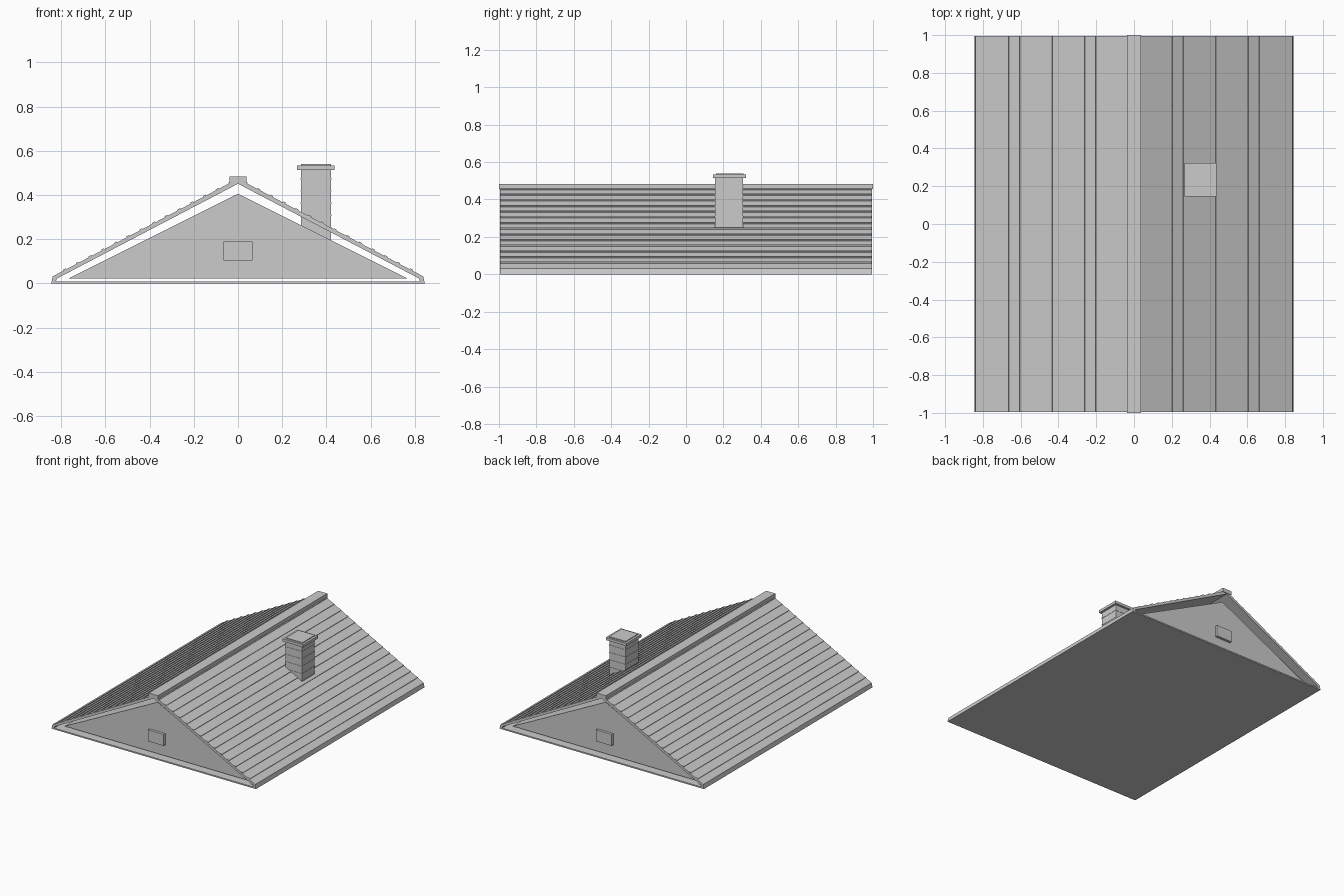
import bpy, bmesh, math

if "Cube" in bpy.data.objects:
    bpy.data.objects.remove(bpy.data.objects["Cube"])

grey = bpy.data.materials.new("roof_grey")
grey.diffuse_color = (0.6, 0.6, 0.6, 1)
grey.use_nodes = True
grey.node_tree.nodes["Principled BSDF"].inputs["Base Color"].default_value = grey.diffuse_color


def finish(name, bm):
    bmesh.ops.recalc_face_normals(bm, faces=bm.faces)
    mesh = bpy.data.meshes.new(name)
    bm.to_mesh(mesh)
    bm.free()
    mesh.materials.append(grey)
    obj = bpy.data.objects.new(name, mesh)
    bpy.context.collection.objects.link(obj)
    return obj


def add_prism(bm, profile, y0, y1):
    """Extrude an x-z outline along y."""
    face = bm.faces.new([bm.verts.new((x, y0, z)) for x, z in profile])
    out = bmesh.ops.extrude_face_region(bm, geom=[face])
    verts = [v for v in out["geom"] if isinstance(v, bmesh.types.BMVert)]
    bmesh.ops.translate(bm, verts=verts, vec=(0, y1 - y0, 0))


def prism(name, profile, y0, y1):
    bm = bmesh.new()
    add_prism(bm, profile, y0, y1)
    return finish(name, bm)


def rect(x0, x1, z0, z1):
    return [(x0, z0), (x1, z0), (x1, z1), (x0, z1)]


# Attic floor and the gable body, which leaves a gap under the roof
prism("floor", rect(-0.84, 0.84, 0, 0.01), -0.995, 0.995)
prism("gable_body", [(-0.767, 0.022), (0.767, 0.022), (0, 0.406)], -0.95, 0.95)

# Small vent plate on each gable
for name, s in (("front_vent", -1), ("back_vent", 1)):
    prism(name, rect(-0.065, 0.065, 0.105, 0.19), s * 0.94, s * 0.97)

# Roof: both slopes as one bent slab with eaves
half = [(0.82, 0.022), (0.826, 0), (0.845, 0), (0.838, 0.032)]
outline = [(0, 0.451)] + half + [(0, 0.474)] + [(-x, z) for x, z in reversed(half)]
prism("roof_slab", outline, -0.995, 0.995)

# Thin raised courses along both slopes
bm = bmesh.new()
slope = (0.474 - 0.032) / 0.838
for side in (-1, 1):
    for k in range(14):
        x0 = 0.029 + 0.0575 * k
        x1 = x0 + 0.013
        z0, z1 = 0.474 - slope * x0, 0.474 - slope * x1
        strip = [(x0, z0 - 0.003), (x1, z1 - 0.003), (x1 + 0.002, z1 + 0.004), (x0 + 0.002, z0 + 0.004)]
        add_prism(bm, [(side * x, z) for x, z in strip], -0.993, 0.993)
finish("roof_courses", bm)

# Ridge cap
prism("ridge_cap", rect(-0.038, 0.038, 0.455, 0.484), -1, 1)

# Chimney shaft, brick courses and cap
prism("chimney_shaft", rect(0.285, 0.42, 0.16, 0.52), 0.155, 0.305)
bm = bmesh.new()
for k in range(5):
    z = 0.25 + 0.055 * k
    add_prism(bm, rect(0.283, 0.422, z, z + 0.006), 0.153, 0.307)
finish("chimney_courses", bm)
prism("chimney_cap", rect(0.267, 0.437, 0.514, 0.534), 0.145, 0.322)
prism("chimney_top", rect(0.284, 0.421, 0.53, 0.54), 0.16, 0.308)
